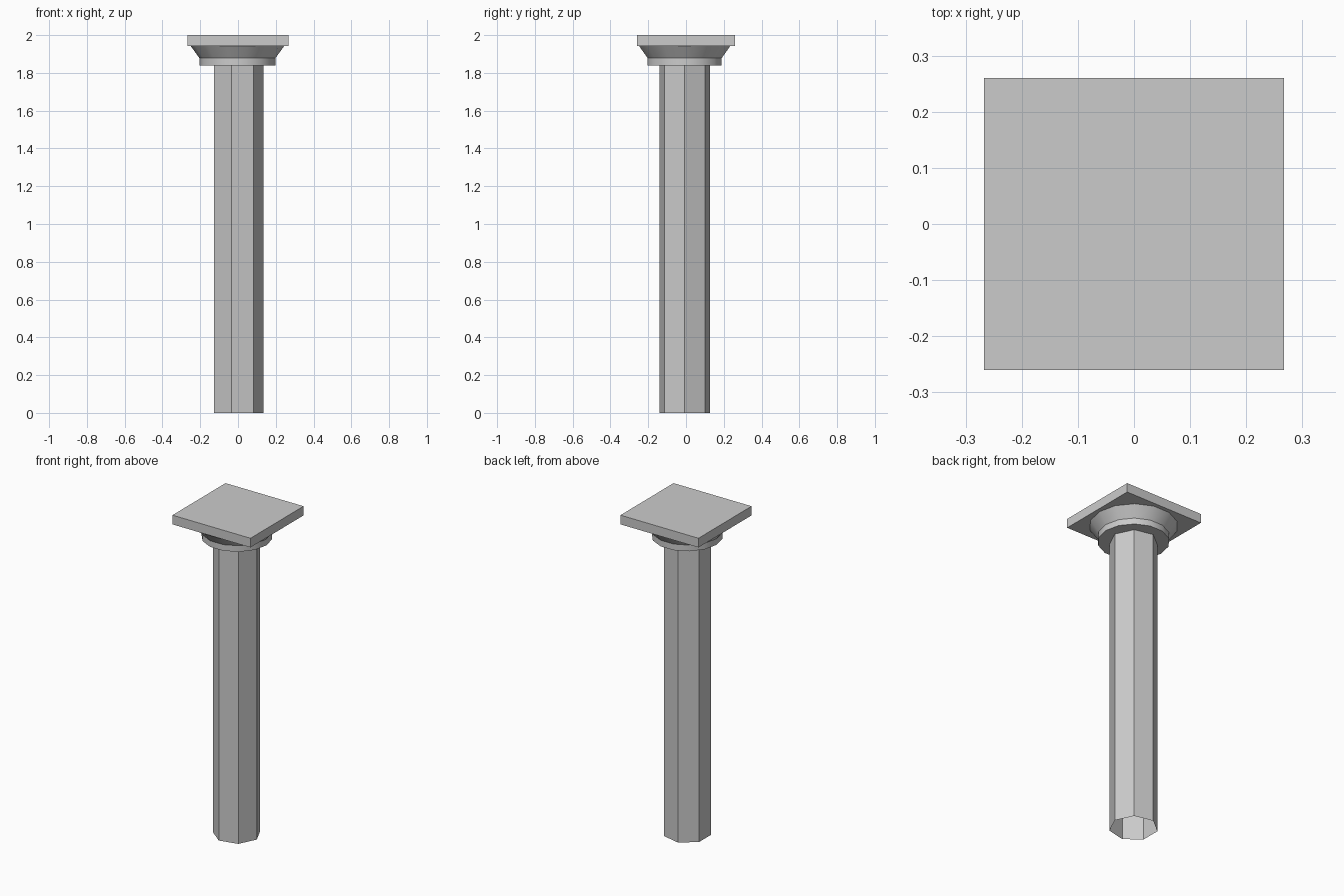
import bpy, bmesh, math

if "Cube" in bpy.data.objects:
    bpy.data.objects.remove(bpy.data.objects["Cube"])

CENTRE = (-0.003, -0.007)   # the column sits slightly off the slab centre
SHAFT_R = 0.137
SHAFT_SIDES = 7
CAP_SIDES = 14


def ring_points(sides, radius, z):
    """Ring of points; radius may be a function of the point index."""
    pts = []
    for i in range(sides):
        r = radius(i) if callable(radius) else radius
        a = 2 * math.pi * i / sides
        pts.append((CENTRE[0] + r * math.cos(a), CENTRE[1] + r * math.sin(a), z))
    return pts


def loft(name, rings):
    """Open skin running through rings of equal point count, listed bottom up."""
    bm = bmesh.new()
    loops = [[bm.verts.new(p) for p in ring] for ring in rings]
    for low, high in zip(loops, loops[1:]):
        n = len(low)
        for i in range(n):
            j = (i + 1) % n
            bm.faces.new((low[i], low[j], high[j], high[i]))
    mesh = bpy.data.meshes.new(name)
    bm.to_mesh(mesh)
    bm.free()
    obj = bpy.data.objects.new(name, mesh)
    bpy.context.collection.objects.link(obj)
    return obj


# Seven-sided hollow shaft, open at the foot
loft("shaft", [ring_points(SHAFT_SIDES, SHAFT_R, z) for z in (0.0, 1.84)])


# Inner edge of the capital follows the shaft: corners and side midpoints
def shaft_outline(i):
    return SHAFT_R if i % 2 == 0 else SHAFT_R * math.cos(math.pi / SHAFT_SIDES)


# Capital: flat underside, upright collar, flared cone
capital = loft("capital", [
    ring_points(CAP_SIDES, shaft_outline, 1.84),
    ring_points(CAP_SIDES, 0.201, 1.84),
    ring_points(CAP_SIDES, 0.201, 1.878),
    ring_points(CAP_SIDES, 0.248, 1.943),
])
bpy.context.view_layer.objects.active = capital
capital.select_set(True)
bpy.ops.object.shade_smooth_by_angle(angle=math.radians(30))

# Square top slab
bpy.ops.mesh.primitive_cube_add(size=1, location=(0, 0, 1.9715))
slab = bpy.context.object
slab.name = "top_slab"
slab.scale = (0.535, 0.52, 0.057)
bpy.ops.object.transform_apply(location=False, rotation=False, scale=True)
